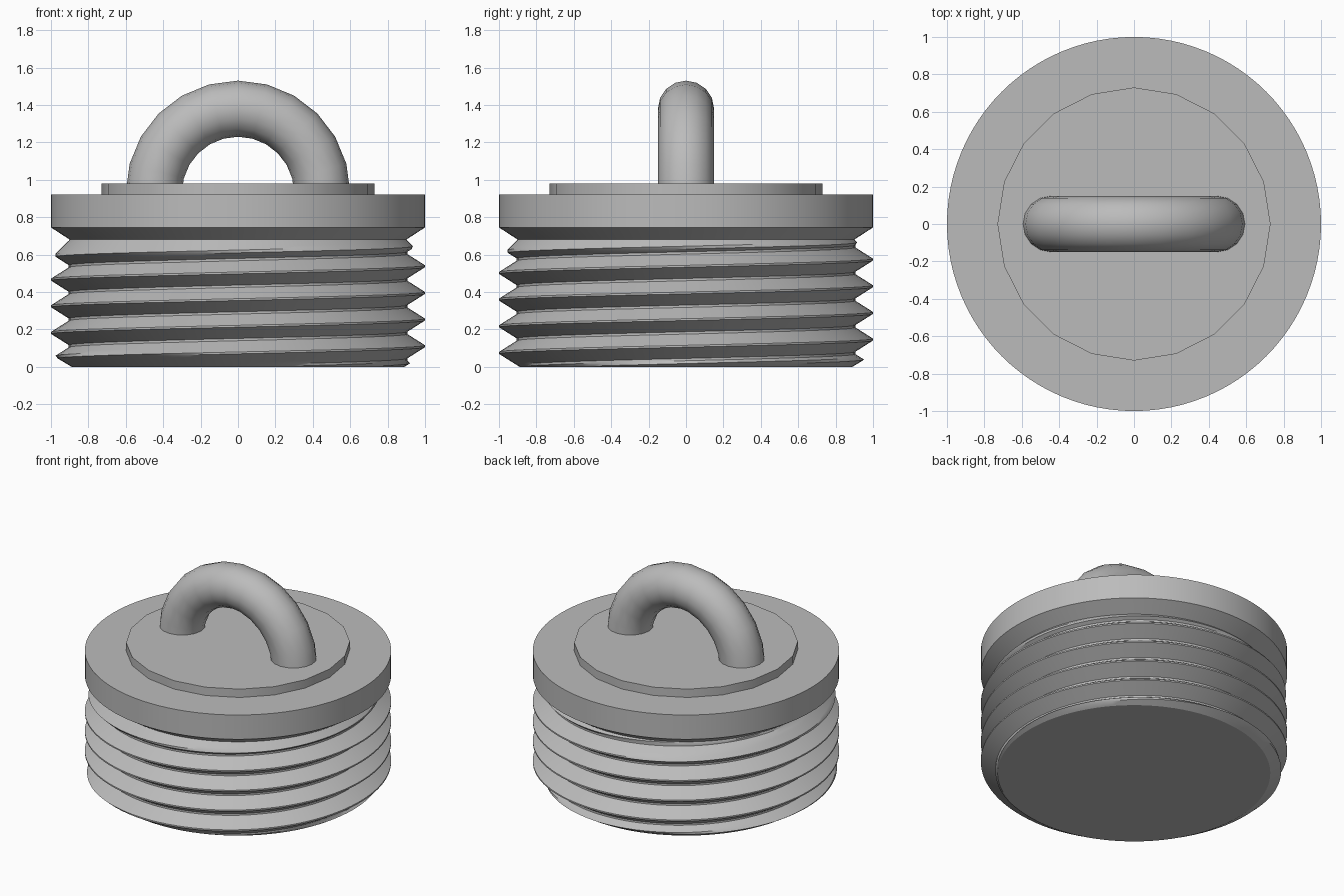
import bpy, bmesh, math
from mathutils import Matrix, Vector

cube = bpy.data.objects.get("Cube")
if cube:
    bpy.data.objects.remove(cube, do_unlink=True)

GREY = (0.5, 0.5, 0.5, 1)
metal = bpy.data.materials.new("grey_metal")
metal.use_nodes = True
metal.diffuse_color = GREY
metal.node_tree.nodes["Principled BSDF"].inputs["Base Color"].default_value = GREY


def finish(name, bm, angle=30):
    bmesh.ops.recalc_face_normals(bm, faces=bm.faces)
    mesh = bpy.data.meshes.new(name)
    bm.to_mesh(mesh)
    bm.free()
    mesh.materials.append(metal)
    obj = bpy.data.objects.new(name, mesh)
    bpy.context.collection.objects.link(obj)
    bpy.ops.object.select_all(action='DESELECT')
    obj.select_set(True)
    bpy.context.view_layer.objects.active = obj
    bpy.ops.object.shade_smooth_by_angle(angle=math.radians(angle))
    return obj


def cone(bm, r1, r2, z1, z2, sides):
    bmesh.ops.create_cone(bm, cap_ends=True, segments=sides, radius1=r1, radius2=r2,
                          depth=z2 - z1, matrix=Matrix.Translation((0, 0, (z1 + z2) / 2)))


# Threaded plug: helical ridges, tapered off at both ends
SEG, TURNS, PITCH, TOP = 96, 7, 0.1425, 0.68
ROOT, CREST = 0.905, 1.0
SLOPE, FLAT = 0.06, 0.005
ridge = [(-FLAT, CREST), (FLAT, CREST)]
for step in range(1, 5):
    t = step / 4
    r = CREST + (ROOT - CREST) * t
    ridge.append((FLAT + SLOPE * t, r))
    ridge.insert(0, (-FLAT - SLOPE * t, r))
COUNT = len(ridge)


def thread_point(j, k):
    turn, i = divmod(k, COUNT)
    offset, r = ridge[i]
    z = 0.11 + PITCH * (turn - 2 + j / SEG) + offset
    z = min(max(z, 0), TOP)
    r = min(r, 0.89 + 1.65 * z, 0.9 + (TOP - z))
    a = math.tau * j / SEG
    return r * math.cos(a), r * math.sin(a), z


bm = bmesh.new()
rows = COUNT * TURNS
grid = [[bm.verts.new(thread_point(j, k)) for k in range(rows + COUNT)] for j in range(SEG)]
for j in range(SEG):
    last = j == SEG - 1
    nxt = grid[0][COUNT:] if last else grid[j + 1]
    for k in range(rows - 1):
        bm.faces.new((grid[j][k], nxt[k], nxt[k + 1], grid[j][k + 1]))
bmesh.ops.remove_doubles(bm, verts=bm.verts, dist=0.0005)
bmesh.ops.delete(bm, geom=[v for v in bm.verts if not v.link_faces], context='VERTS')
bmesh.ops.holes_fill(bm, edges=[e for e in bm.edges if e.is_boundary], sides=0)
finish("threaded_plug", bm)

# Flange with a chamfered underside
bm = bmesh.new()
profile = [(0, 0.68), (0.9, 0.68), (1, 0.745), (1, 0.92), (0, 0.92)]
pts = [bm.verts.new((r, 0, z)) for r, z in profile]
edges = [bm.edges.new(pair) for pair in zip(pts, pts[1:])]
bmesh.ops.spin(bm, geom=pts + edges, cent=(0, 0, 0), axis=(0, 0, 1),
               angle=math.tau, steps=SEG, use_merge=True)
bmesh.ops.remove_doubles(bm, verts=bm.verts, dist=0.0005)
finish("flange", bm)

# Raised disc
bm = bmesh.new()
cone(bm, 0.73, 0.73, 0.92, 0.98, 20)
finish("raised_disc", bm)

# Lifting loop: half ring standing on the disc
bm = bmesh.new()
ring = bmesh.ops.create_circle(bm, segments=16, radius=0.15,
                               matrix=Matrix.Translation((0.45, 0, 0.93)))["verts"]
rim = list({e for v in ring for e in v.link_edges})
bmesh.ops.spin(bm, geom=ring + rim, cent=Vector((0, 0, 0.93)), axis=(0, -1, 0),
               angle=math.pi, steps=12)
bmesh.ops.holes_fill(bm, edges=[e for e in bm.edges if e.is_boundary], sides=0)
finish("lifting_loop", bm)
